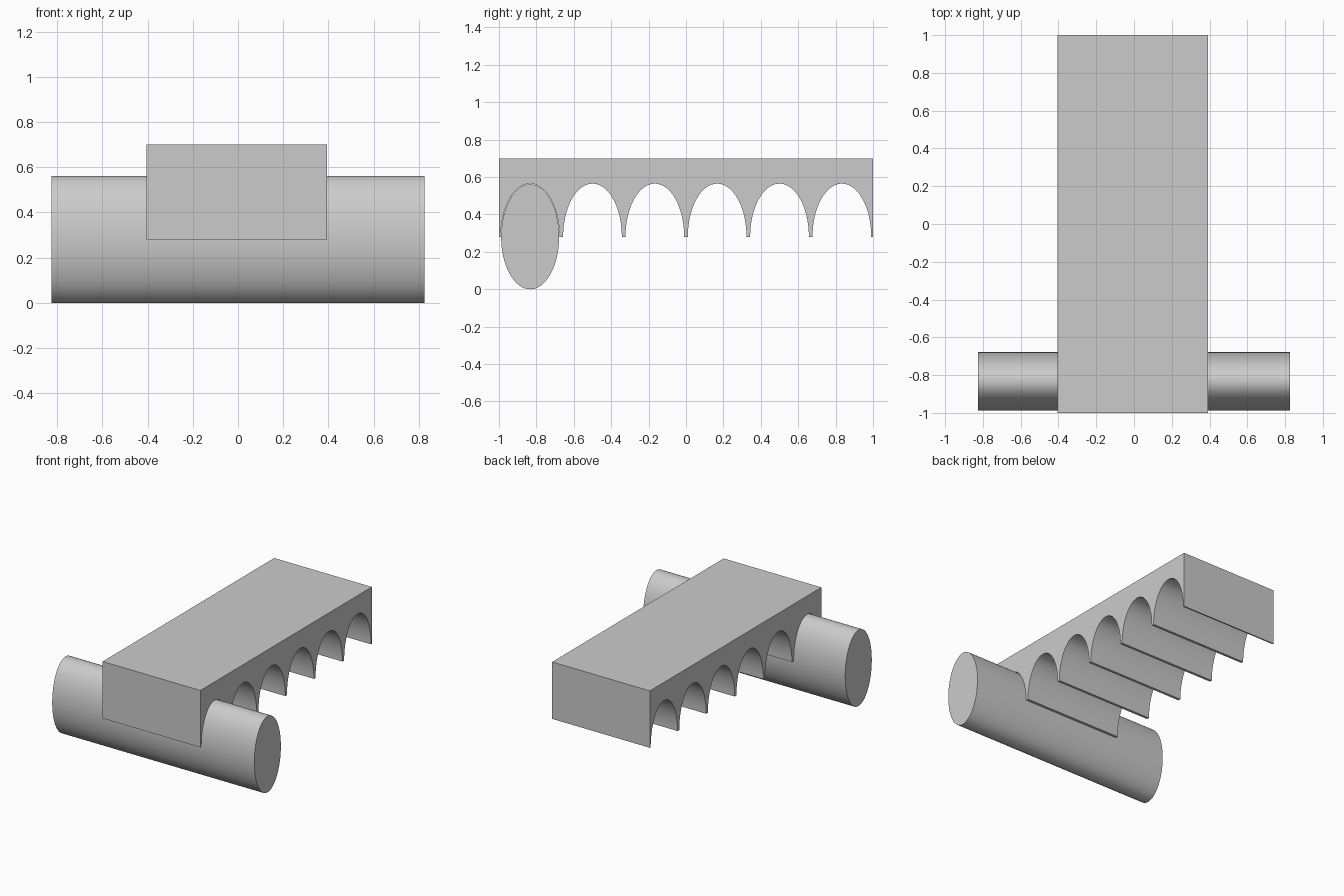
import bpy, bmesh, math

if "Cube" in bpy.data.objects:
    bpy.data.objects.remove(bpy.data.objects["Cube"])

ARCHES = 6
PITCH = 2 / ARCHES
SPRING_Z = 0.28
SEG = 32


def half_ellipse(cy, ry, rz):
    """Points of an upper half ellipse in the y-z plane, running towards +y."""
    pts = []
    for i in range(SEG + 1):
        a = math.pi * (1 - i / SEG)
        pts.append((cy + ry * math.cos(a), SPRING_Z + rz * math.sin(a)))
    return pts


def extrude_profile(name, profile, x0, x1):
    """Extrude a closed y-z profile along x into a solid."""
    bm = bmesh.new()
    face = bm.faces.new([bm.verts.new((x0, y, z)) for y, z in profile])
    ext = bmesh.ops.extrude_face_region(bm, geom=[face])
    moved = [v for v in ext["geom"] if isinstance(v, bmesh.types.BMVert)]
    bmesh.ops.translate(bm, vec=(x1 - x0, 0, 0), verts=moved)
    bmesh.ops.recalc_face_normals(bm, faces=bm.faces[:])
    mesh = bpy.data.meshes.new(name)
    bm.to_mesh(mesh)
    bm.free()
    obj = bpy.data.objects.new(name, mesh)
    bpy.context.collection.objects.link(obj)
    bpy.ops.object.select_all(action='DESELECT')
    obj.select_set(True)
    bpy.context.view_layer.objects.active = obj
    bpy.ops.object.shade_smooth_by_angle(angle=math.radians(30))
    return obj


# Rack block with a row of arched slots along its underside
profile = [(-1, 0.7), (-1, SPRING_Z)]
for i in range(ARCHES):
    profile += half_ellipse(-1 + PITCH * (i + 0.5), 0.157, 0.285)
profile += [(1, SPRING_Z), (1, 0.7)]
extrude_profile("arched_block", profile, -0.405, 0.393)

# Oval roller seated in the front slot
cy = -1 + PITCH / 2
oval = []
for i in range(2 * SEG):
    a = math.pi * i / SEG
    oval.append((cy + 0.155 * math.cos(a), 0.281 + 0.281 * math.sin(a)))
extrude_profile("oval_roller", oval, -0.825, 0.825)
